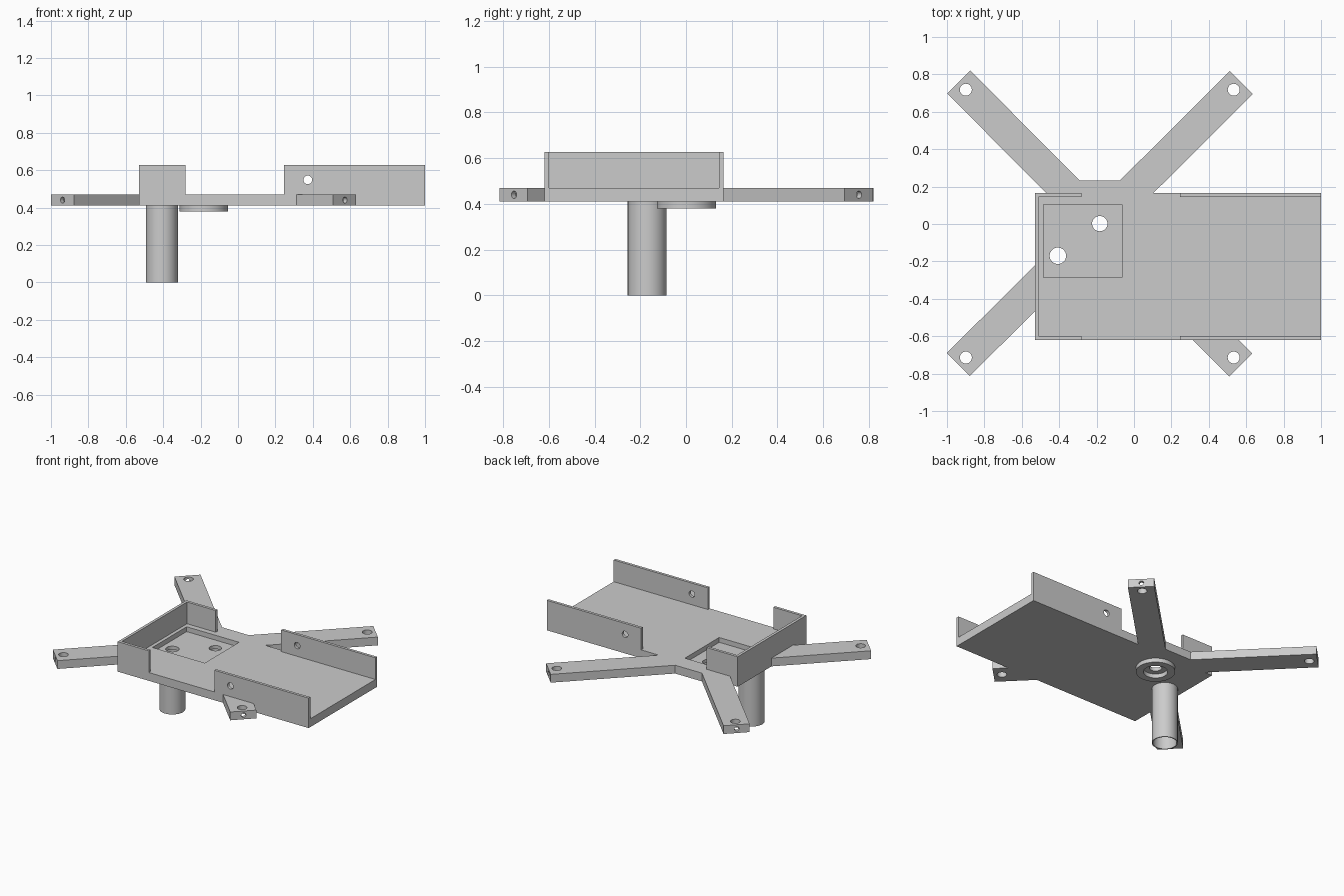
import bpy, bmesh, math
from mathutils import Matrix, Vector

if "Cube" in bpy.data.objects:
    bpy.data.objects.remove(bpy.data.objects["Cube"], do_unlink=True)

grey = bpy.data.materials.new("plain_grey")
grey.use_nodes = True
COLOUR = (0.6, 0.6, 0.6, 1)
grey.diffuse_color = COLOUR
grey.node_tree.nodes["Principled BSDF"].inputs["Base Color"].default_value = COLOUR

# Heights and centres shared by the parts
BOTTOM, DECK, RIM = 0.41, 0.47, 0.627
HUB = Vector((-0.183, 0.002, 0))
TUBE = Vector((-0.407, -0.17, 0))


def make_object(name, bm):
    bmesh.ops.recalc_face_normals(bm, faces=bm.faces)
    mesh = bpy.data.meshes.new(name)
    bm.to_mesh(mesh)
    bm.free()
    mesh.materials.append(grey)
    ob = bpy.data.objects.new(name, mesh)
    bpy.context.collection.objects.link(ob)
    return ob


def box(name, low, high):
    low, high = Vector(low), Vector(high)
    bm = bmesh.new()
    bmesh.ops.create_cube(bm, size=1)
    bmesh.ops.scale(bm, vec=high - low, verts=bm.verts)
    bmesh.ops.translate(bm, vec=(low + high) / 2, verts=bm.verts)
    return make_object(name, bm)


def rod(name, start, end, radius, sides=32):
    start, end = Vector(start), Vector(end)
    axis = end - start
    turn = axis.to_track_quat("Z", "Y").to_matrix().to_4x4()
    bm = bmesh.new()
    bmesh.ops.create_cone(bm, cap_ends=True, segments=sides, radius1=radius,
                          radius2=radius, depth=axis.length,
                          matrix=Matrix.Translation((start + end) / 2) @ turn)
    return make_object(name, bm)


def combine(target, tool, operation="DIFFERENCE"):
    mod = target.modifiers.new("combine", "BOOLEAN")
    mod.operation, mod.object, mod.solver = operation, tool, "EXACT"
    bpy.context.view_layer.objects.active = target
    bpy.ops.object.modifier_apply(modifier=mod.name)
    bpy.data.objects.remove(tool, do_unlink=True)


def smooth(ob):
    bpy.ops.object.select_all(action="DESELECT")
    ob.select_set(True)
    bpy.context.view_layer.objects.active = ob
    bpy.ops.object.shade_smooth_by_angle(angle=math.radians(30))


# Tray: solid block hollowed out, open at one end, with gaps in the side walls
tray = box("tray_with_arms", (-0.53, -0.62, BOTTOM), (1, 0.165, RIM))
combine(tray, box("hollow", (-0.51, -0.6, DECK), (1.1, 0.145, 1)))
combine(tray, box("side_gap", (-0.28, -1, DECK), (0.245, 1, 1)))

# Four diagonal arms around a square hub, one outline turned by quarters
quarter = [Vector(p) for p in ((0.23, 0.107, 0), (0.818, 0.692, 0),
                               (0.695, 0.815, 0), (0.107, 0.23, 0))]
bm = bmesh.new()
outline = []
for k in range(4):
    turn = Matrix.Rotation(k * math.pi / 2, 3, "Z")
    outline += [bm.verts.new(HUB + turn @ p + Vector((0, 0, BOTTOM))) for p in quarter]
face = bm.faces.new(outline)
top = bmesh.ops.extrude_face_region(bm, geom=[face])["geom"]
bmesh.ops.translate(bm, vec=(0, 0, DECK - BOTTOM),
                    verts=[g for g in top if isinstance(g, bmesh.types.BMVert)])
combine(tray, make_object("arms", bm), "UNION")

# Mounting hole in each arm tip, and a bore from the end face into it
for sx in (-1, 1):
    for sy in (-1, 1):
        hole = HUB + Vector((sx * 0.716, sy * 0.716, 0))
        combine(tray, rod("tip_hole", hole + Vector((0, 0, 0.3)), hole + Vector((0, 0, 0.6)), 0.032))
        middle = hole + Vector((0, 0, 0.44))
        combine(tray, rod("end_bore", middle, middle + Vector((sx, sy, 0)) * 0.1, 0.016, 24))

# Pocket, its two through holes, and the cross hole in the side walls
combine(tray, box("pocket", (-0.485, -0.287, 0.435), (-0.065, 0.105, 0.55)))
for centre, radius in ((HUB, 0.041), (TUBE, 0.044)):
    combine(tray, rod("floor_hole", centre + Vector((0, 0, 0.3)), centre + Vector((0, 0, 0.6)), radius))
combine(tray, rod("wall_hole", (0.373, -1, 0.548), (0.373, 1, 0.548), 0.023))
smooth(tray)


# Hollow tube leg and the flat ring under the hub
def hollow_round(name, centre, low, outer, inner):
    up = Vector((0, 0, 1))
    part = rod(name, centre + up * low, centre + up * BOTTOM, outer, 64)
    combine(part, rod("bore", centre - up, centre + up, inner, 64))
    smooth(part)


hollow_round("tube_leg", TUBE, 0, 0.085, 0.078)
hollow_round("hub_ring", HUB, 0.38, 0.129, 0.08)
